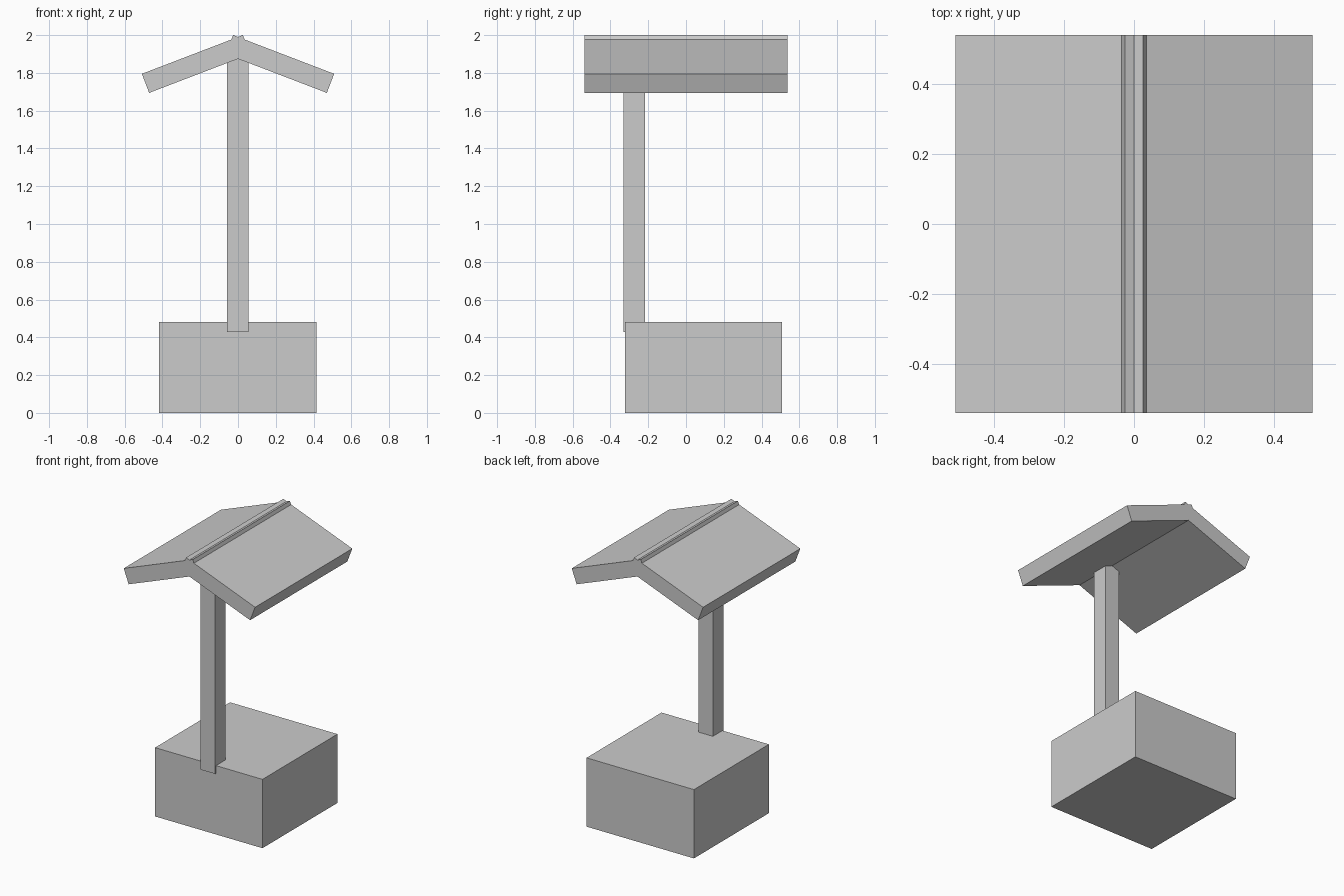
import bpy
from mathutils import Vector

cube = bpy.data.objects.get("Cube")
if cube:
    bpy.data.objects.remove(cube, do_unlink=True)

grey = bpy.data.materials.new("light_grey")
grey.use_nodes = True
colour = (0.6, 0.6, 0.6, 1)
grey.diffuse_color = colour
grey.node_tree.nodes["Principled BSDF"].inputs["Base Color"].default_value = colour


def box(name, low, high):
    """Axis-aligned box between two corners."""
    low, high = Vector(low), Vector(high)
    bpy.ops.mesh.primitive_cube_add(size=1, location=(low + high) / 2)
    obj = bpy.context.object
    obj.name = name
    obj.scale = high - low
    bpy.ops.object.transform_apply(location=False, rotation=False, scale=True)
    obj.data.materials.append(grey)
    return obj


# Base block and the post let into its front edge
box("base_block", (-0.417, -0.322, 0), (0.415, 0.508, 0.482))
box("post", (-0.057, -0.331, 0.427), (0.055, -0.216, 1.93))

# Roof slabs: each runs from its eave past the ridge, so the two cross
THICKNESS, HALF_DEPTH = 0.108, 0.538
for name, side in (("roof_slab_right", -1), ("roof_slab_left", 1)):
    eave = Vector((side * 0.509, 0, 1.795))
    ridge = Vector((-side * 0.026, 0, 2.0))
    slope = ridge - eave
    down = Vector((-side * slope.z, 0, -abs(slope.x))).normalized()
    slab = box(name, (-slope.length / 2, -HALF_DEPTH, -THICKNESS / 2),
               (slope.length / 2, HALF_DEPTH, THICKNESS / 2))
    slab.location = (eave + ridge) / 2 + down * THICKNESS / 2
    slab.rotation_euler.y = side * Vector((abs(slope.x), slope.z)).angle_signed(Vector((1, 0)))
